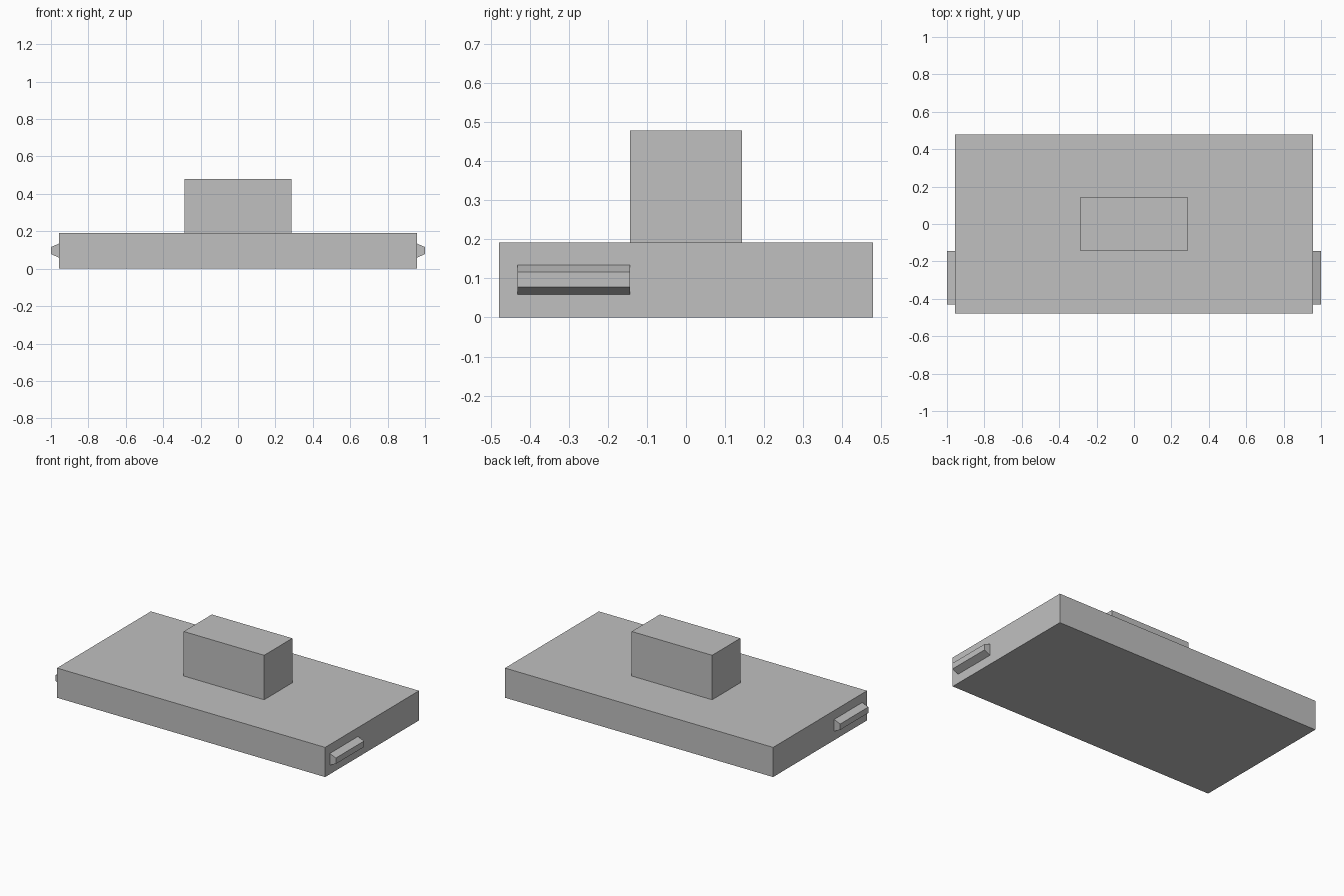
import bpy, bmesh

cube = bpy.data.objects.get("Cube")
if cube:
    bpy.data.objects.remove(cube, do_unlink=True)

UNIT = 0.0957  # modelling module: the base is 20 x 10 x 2 units

grey = bpy.data.materials.new("light grey")
colour = (0.53, 0.53, 0.53, 1)
grey.diffuse_color = colour
grey.use_nodes = True
grey.node_tree.nodes["Principled BSDF"].inputs["Base Color"].default_value = colour


def add_object(name, bm):
    bmesh.ops.recalc_face_normals(bm, faces=bm.faces)
    mesh = bpy.data.meshes.new(name)
    bm.to_mesh(mesh)
    bm.free()
    mesh.materials.append(grey)
    obj = bpy.data.objects.new(name, mesh)
    bpy.context.collection.objects.link(obj)
    return obj


def add_box(name, size, bottom):
    bm = bmesh.new()
    bmesh.ops.create_cube(bm, size=1)
    for v in bm.verts:
        v.co.x *= size[0]
        v.co.y *= size[1]
        v.co.z = bottom + (v.co.z + 0.5) * size[2]
    return add_object(name, bm)


def add_prism(name, profile, y_start, y_end):
    """Extrude an (x, z) profile along y."""
    bm = bmesh.new()
    face = bm.faces.new([bm.verts.new((x, y_start, z)) for x, z in profile])
    result = bmesh.ops.extrude_face_region(bm, geom=[face])
    verts = [g for g in result["geom"] if isinstance(g, bmesh.types.BMVert)]
    bmesh.ops.translate(bm, verts=verts, vec=(0, y_end - y_start, 0))
    return add_object(name, bm)


# Base slab and upper block
add_box("base_slab", (20 * UNIT, 10 * UNIT, 2 * UNIT), 0)
add_box("upper_block", (6 * UNIT, 3 * UNIT, 3 * UNIT), 2 * UNIT)

# Tapered rails on both ends of the slab
edge = 10 * UNIT
for side, name in ((1, "left_rail"), (-1, "right_rail")):
    profile = [(side * edge, 0.059), (side, 0.078), (side, 0.116), (side * edge, 0.134)]
    add_prism(name, profile, -4.5 * UNIT, -1.5 * UNIT)
